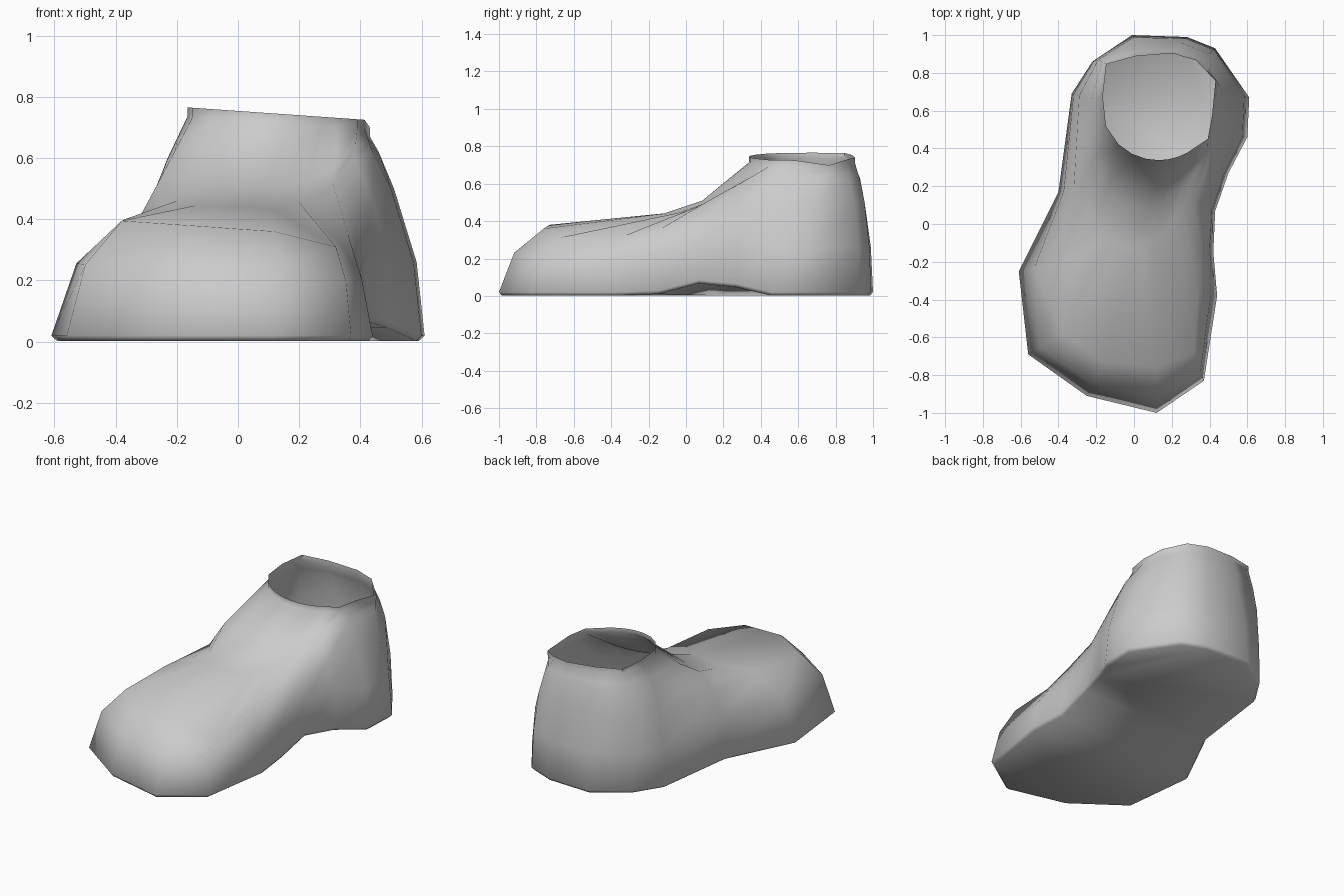
import bpy, bmesh
from math import sin, cos, radians

if "Cube" in bpy.data.objects:
    bpy.data.objects.remove(bpy.data.objects["Cube"])

# Loops run from the heel along the +x side to the toe and back along the -x side
sole = [(-.01, 1.0), (.28, .99), (.43, .93), (.61, .67), (.60, .46), (.50, .27),
        (.43, .07), (.42, -.15), (.44, -.38), (.37, -.83), (.12, -1.0), (-.25, -.91),
        (-.56, -.69), (-.61, -.25), (-.40, .17), (-.33, .69), (-.22, .86)]
shoulder = [(.02, .955, .50), (.26, .955, .50), (.40, .90, .50), (.51, .69, .50),
            (.50, .46, .50), (.44, .27, .46), (.38, .07, .40), (.36, -.15, .35),
            (.34, -.36, .31), (.32, -.68, .31), (.12, -.76, .36), (-.16, -.73, .38),
            (-.38, -.58, .395), (-.37, -.20, .40), (-.32, .17, .41), (-.29, .68, .45),
            (-.19, .87, .48)]
instep = [(.01, .93, .63), (.23, .93, .62), (.38, .87, .62), (.46, .72, .62),
          (.44, .45, .62), (.38, .29, .60), (.31, .14, .52), (.26, .07, .48),
          (.20, .01, .455), (.12, -.08, .43), (.04, -.12, .44), (-.06, -.12, .44),
          (-.14, -.08, .445), (-.20, .0, .46), (-.25, .22, .54), (-.23, .64, .60),
          (-.17, .86, .62)]
rim_angles = [113, 76, 52, 26, -10, -35, -50, -60, -70, -80, -90, -103, -118, -135, -158, -190, -220]
rim_corners = {2: 1.07, 3: 1.12, 4: .96, 5: 1.06, 16: 1.2}   # slightly squared opening
arch = {5: .045, 6: .065, 7: .008}


def blend(a, b, t, tz):
    return (a[0] + (b[0] - a[0]) * t, a[1] + (b[1] - a[1]) * t, a[2] + (b[2] - a[2]) * tz)


# Sole edge, with the raised inner arch and a small rounded underside
edge = [(x, y, .02 + arch.get(i, 0)) for i, (x, y) in enumerate(sole)]
under = [(x * .97, y * .985, z - .018) for x, y, z in edge]

# Ankle opening, tilted down towards +x with a dip at the outer back corner
rim = []
for i, a in enumerate(rim_angles):
    r = rim_corners.get(i, 1)
    x = .13 + .3 * r * cos(radians(a))
    y = .625 + .287 * r * sin(radians(a))
    rim.append((x, y, .745 - .07 * (x - .13) - (.025 if i == 3 else 0)))
collar = [(x, y, z - .03) for x, y, z in rim]

# In-between loops: full side walls below, concave instep above
wall = [blend(a, b, .26, .5) if a[1] > .4 else blend(a, b, .34, .62)
        for a, b in zip(edge, shoulder)]
throat = [blend(a, b, .45, .25 if a[1] < .2 else .45) for a, b in zip(instep, collar)]

# Skin the loops into an open shell and close the sole
bm = bmesh.new()
loops = [[bm.verts.new(p) for p in loop]
         for loop in (under, edge, wall, shoulder, instep, throat, collar, rim)]
n = len(sole)
for lo, hi in zip(loops, loops[1:]):
    for i in range(n):
        j = (i + 1) % n
        bm.faces.new((lo[j], lo[i], hi[i], hi[j]))
bottom = bm.faces.new(loops[0])
bmesh.ops.triangulate(bm, faces=[bottom])
bmesh.ops.recalc_face_normals(bm, faces=bm.faces[:])

mesh = bpy.data.meshes.new("boot_shell")
bm.to_mesh(mesh)
bm.free()
boot = bpy.data.objects.new("boot_shell", mesh)
bpy.context.collection.objects.link(boot)
bpy.context.view_layer.objects.active = boot
boot.select_set(True)
bpy.ops.object.shade_smooth_by_angle(angle=radians(65))
